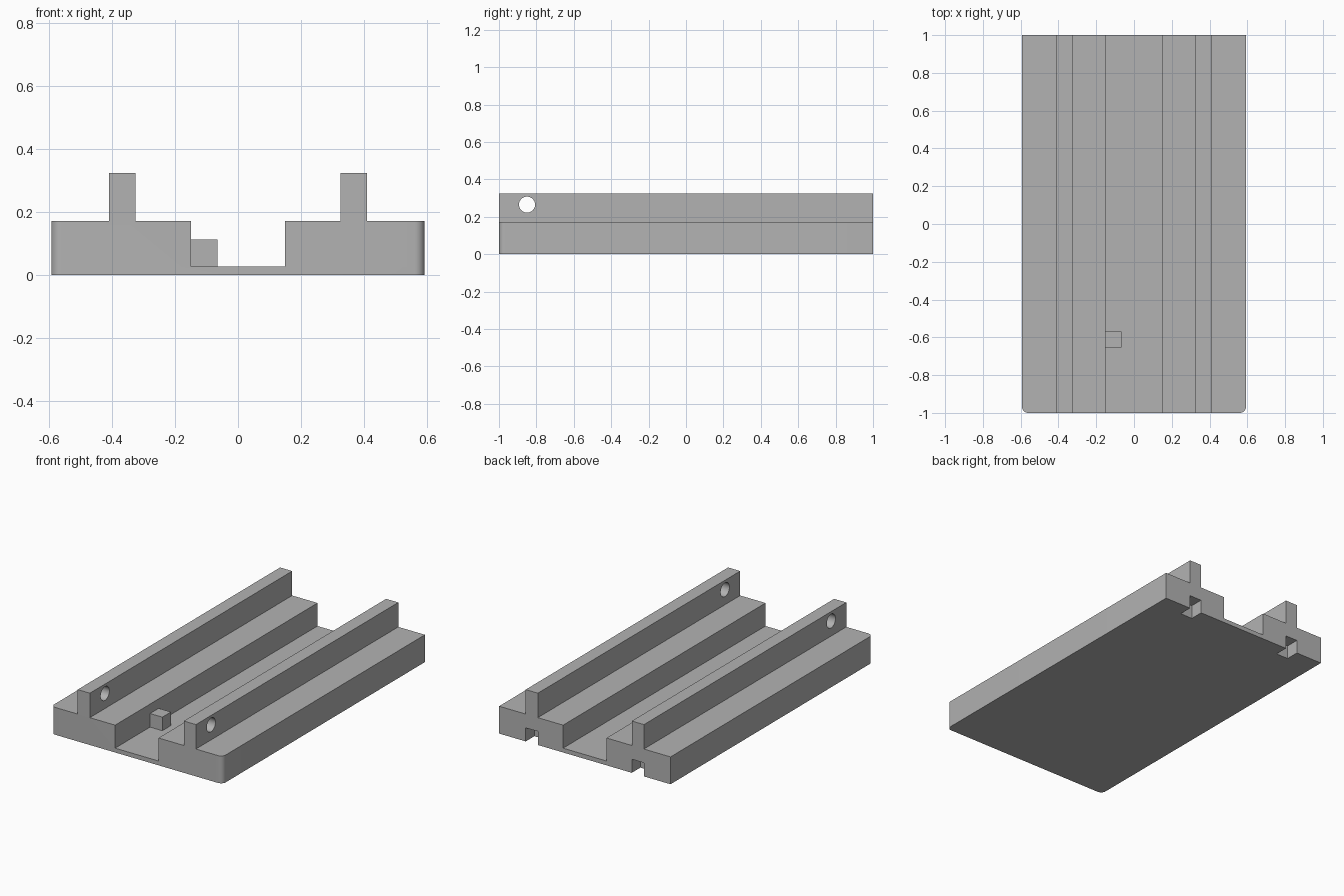
import bpy
import bmesh
import math
from mathutils import Matrix, Vector

if "Cube" in bpy.data.objects:
    bpy.data.objects.remove(bpy.data.objects["Cube"], do_unlink=True)

grey = bpy.data.materials.new("plain_grey")
grey.use_nodes = True
colour = (0.45, 0.45, 0.45, 1)
grey.diffuse_color = colour
grey.node_tree.nodes["Principled BSDF"].inputs["Base Color"].default_value = colour

HALF, LENGTH = 0.593, 2.0
FLOOR, DECK, TOP = 0.027, 0.171, 0.324
CHANNEL, RAIL_IN, RAIL_OUT = 0.15, 0.325, 0.409
PEG = 0.085


def add_object(name, bm):
    bmesh.ops.recalc_face_normals(bm, faces=bm.faces)
    mesh = bpy.data.meshes.new(name)
    bm.to_mesh(mesh)
    bm.free()
    mesh.materials.append(grey)
    obj = bpy.data.objects.new(name, mesh)
    bpy.context.collection.objects.link(obj)
    return obj


def box(name, low, high):
    low, high = Vector(low), Vector(high)
    bm = bmesh.new()
    bmesh.ops.create_cube(bm, size=1, matrix=Matrix.Translation((low + high) / 2)
                          @ Matrix.Diagonal((*(high - low), 1)))
    return add_object(name, bm)


# Base with two raised rails: half a section, mirrored and extruded
half = [(HALF, 0), (HALF, DECK), (RAIL_OUT, DECK), (RAIL_OUT, TOP),
        (RAIL_IN, TOP), (RAIL_IN, DECK), (CHANNEL, DECK), (CHANNEL, FLOOR)]
section = half + [(-x, z) for x, z in reversed(half)]
bm = bmesh.new()
front = bm.faces.new([bm.verts.new((x, -LENGTH / 2, z)) for x, z in section])
extruded = bmesh.ops.extrude_face_region(bm, geom=[front], use_keep_orig=True)["geom"]
bmesh.ops.translate(bm, vec=(0, LENGTH, 0),
                    verts=[v for v in extruded if isinstance(v, bmesh.types.BMVert)])

# Rounded front corners
corners = [e for e in bm.edges
           if all(v.co.y < 0 and abs(v.co.x) > HALF - 0.001 for v in e.verts)
           and abs(e.verts[0].co.z - e.verts[1].co.z) > 0.1]
bmesh.ops.bevel(bm, geom=corners, offset=0.032, segments=8, profile=0.5,
                affect='EDGES')
base = add_object("railed_base", bm)

# Cutters: cross hole through both rails, and a notch under each rail's back end
bm = bmesh.new()
bmesh.ops.create_cone(bm, cap_ends=True, segments=48, radius1=0.043, radius2=0.043,
                      depth=1, matrix=Matrix.Translation((0, -0.85, 0.265))
                      @ Matrix.Rotation(math.pi / 2, 4, 'Y'))
cutters = [add_object("pin_hole_cutter", bm)]
for side, name in ((1, "left"), (-1, "right")):
    x1, x2 = sorted((side * RAIL_IN, side * RAIL_OUT))
    cutters.append(box(name + "_notch_cutter", (x1, 1 - PEG, -0.1), (x2, 1.1, PEG)))

bpy.context.view_layer.objects.active = base
for cutter in cutters:
    mod = base.modifiers.new("cut", 'BOOLEAN')
    mod.operation = 'DIFFERENCE'
    mod.solver = 'EXACT'
    mod.object = cutter
    bpy.ops.object.modifier_apply(modifier=mod.name)
    bpy.data.objects.remove(cutter, do_unlink=True)

# Small peg against the channel wall
box("channel_peg", (-CHANNEL, -0.655, FLOOR), (PEG - CHANNEL, -0.655 + PEG, FLOOR + PEG))

bpy.ops.object.select_all(action='DESELECT')
base.select_set(True)
bpy.ops.object.shade_smooth_by_angle(angle=math.radians(30))
